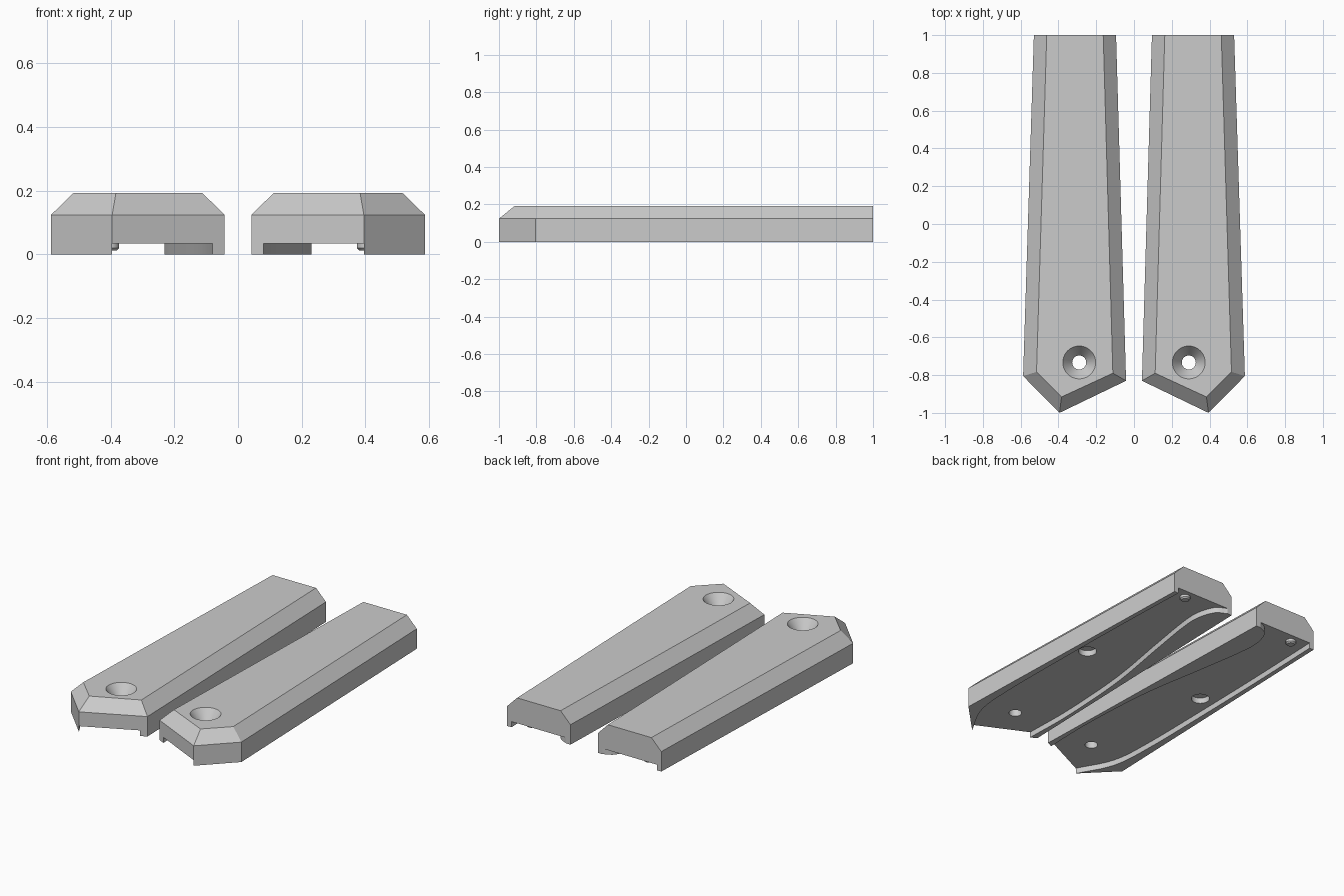
import bpy, bmesh, math
from mathutils import Vector

if "Cube" in bpy.data.objects:
    bpy.data.objects.remove(bpy.data.objects["Cube"])

grey = bpy.data.materials.new("plain_grey")
grey.use_nodes = True
grey.diffuse_color = (0.6, 0.6, 0.6, 1)
grey.node_tree.nodes["Principled BSDF"].inputs["Base Color"].default_value = (0.6, 0.6, 0.6, 1)


def make(name, layers):
    """Solid lofted through (outline, height) layers, capped at both ends."""
    bm = bmesh.new()
    loops = [[bm.verts.new((x, y, z)) for x, y in pts] for pts, z in layers]
    n = len(loops[0])
    for a, b in zip(loops, loops[1:]):
        for i in range(n):
            j = (i + 1) % n
            bm.faces.new((a[i], a[j], b[j], b[i]))
    bm.faces.new(loops[0])
    bm.faces.new(loops[-1])
    bmesh.ops.recalc_face_normals(bm, faces=bm.faces)
    me = bpy.data.meshes.new(name)
    bm.to_mesh(me)
    bm.free()
    me.materials.append(grey)
    ob = bpy.data.objects.new(name, me)
    bpy.context.collection.objects.link(ob)
    return ob


def ring(cx, cy, r, n=40):
    return [(cx + r * math.cos(math.tau * i / n), cy + r * math.sin(math.tau * i / n)) for i in range(n)]


def smooth_path(points, steps=8):
    """Catmull-Rom curve through the points."""
    p = [Vector(q) for q in points]
    p = [2 * p[0] - p[1]] + p + [2 * p[-1] - p[-2]]
    out = []
    for a, b, c, d in zip(p, p[1:], p[2:], p[3:]):
        for i in range(steps):
            t = i / steps
            out.append((2 * b + (c - a) * t + (2 * a - 5 * b + 4 * c - d) * t * t
                        + (3 * b - a - 3 * c + d) * t ** 3) / 2)
    return [tuple(v) for v in out + [p[-2]]]


def finish(ob, cutters=()):
    """Cut, mirror to the other side and bake the result."""
    for c in cutters:
        c.hide_render = True
        m = ob.modifiers.new("cut", "BOOLEAN")
        m.operation, m.solver, m.object = "DIFFERENCE", "EXACT", c
    ob.modifiers.new("mirror", "MIRROR").use_mirror_merge = False
    graph = bpy.context.evaluated_depsgraph_get()
    baked = bpy.data.meshes.new_from_object(ob.evaluated_get(graph))
    ob.modifiers.clear()
    ob.data = baked
    for c in cutters:
        bpy.data.objects.remove(c)
    bpy.ops.object.select_all(action="DESELECT")
    ob.select_set(True)
    bpy.context.view_layer.objects.active = ob
    bpy.ops.object.shade_smooth_by_angle(angle=math.radians(25))


# Tapered panel with a pointed front and chamfered top
base = [(0.095, 1), (0.53, 1), (0.587, -0.805), (0.395, -1), (0.042, -0.83)]
crown = [(0.163, 1), (0.462, 1), (0.516, -0.783), (0.383, -0.915), (0.112, -0.79)]
panel = make("grip_panels", [(base, 0), (base, 0.124), (crown, 0.193)])

# Underside recess between a curved inner rim and a thin outer rim
inner = smooth_path([(0.08, -0.85), (0.075, -0.5), (0.105, -0.03), (0.175, 0.4),
                     (0.222, 0.7), (0.228, 0.85), (0.19, 0.96), (0.125, 1)])
outer = smooth_path([(0.5, 1), (0.517, 0.5), (0.527, 0), (0.53, -0.5), (0.505, -0.78), (0.395, -1)])
outline = inner + [(0.125, 1.1), (0.5, 1.1)] + outer + [(0.395, -1.1), (0.08, -1.1)]
recess = make("recess_cutter", [(outline, -0.1), (outline, 0.035)])

# Countersunk screw hole and blind locating hole
screw = make("screw_cutter", [(ring(0.29, -0.733, r), z) for r, z in
                              ((0.037, -0.1), (0.037, 0.125), (0.087, 0.193), (0.087, 0.3))])
blind = make("blind_cutter", [(ring(0.43, 0.09, 0.053), z) for z in (-0.1, 0.07)])
finish(panel, [recess, screw, blind])

# Small locating pegs under the rear end
peg = make("locating_pegs", [(ring(0.403, 0.945, r, 24), z) for r, z in
                             ((0.022, 0.012), (0.03, 0.02), (0.03, 0.05))])
finish(peg)
